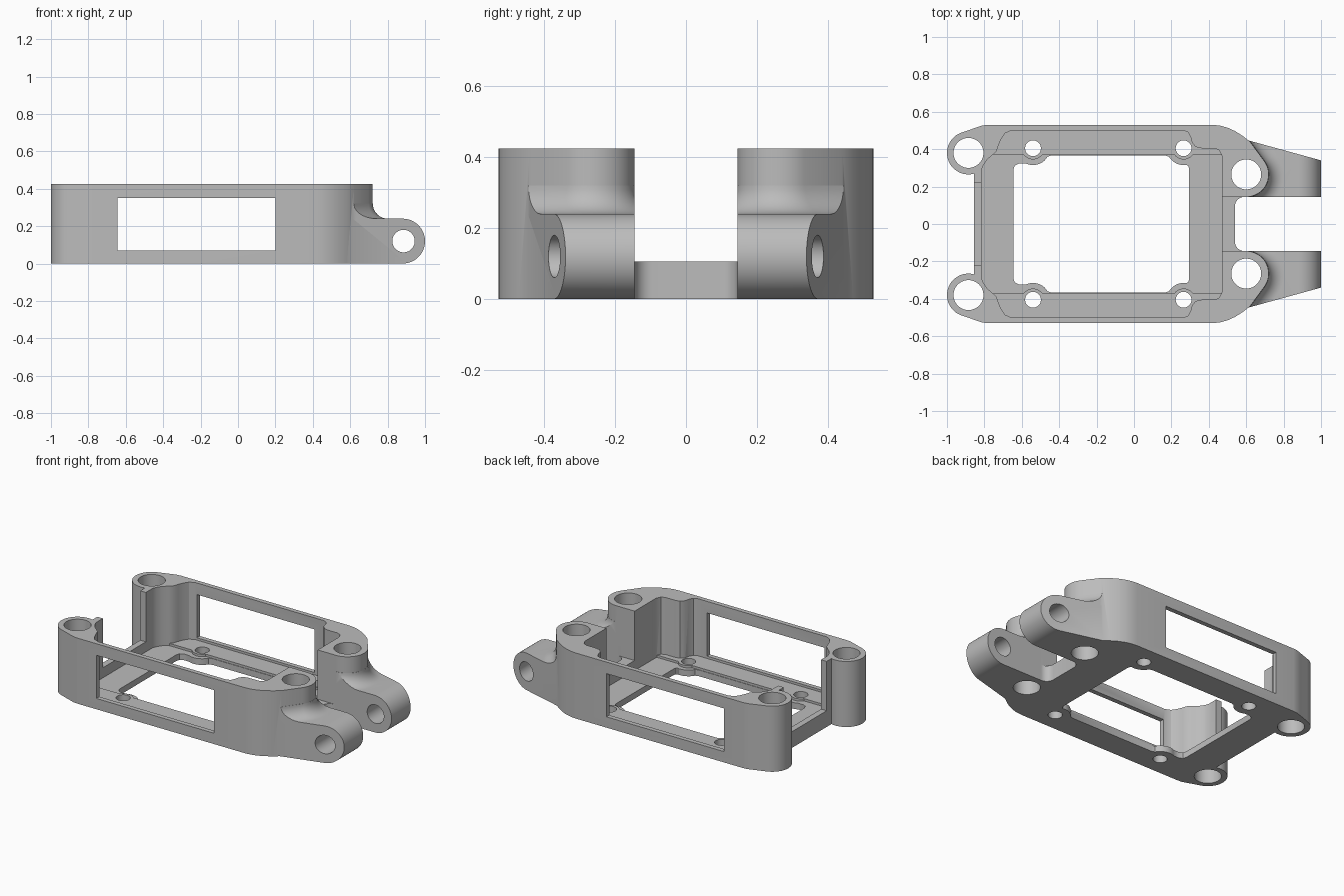
import bpy, bmesh
from math import sin, cos, pi, radians

if "Cube" in bpy.data.objects:
    bpy.data.objects.remove(bpy.data.objects["Cube"])

HEIGHT = 0.425


def new_object(name, bm):
    bmesh.ops.recalc_face_normals(bm, faces=bm.faces)
    mesh = bpy.data.meshes.new(name)
    bm.to_mesh(mesh)
    bm.free()
    obj = bpy.data.objects.new(name, mesh)
    bpy.context.collection.objects.link(obj)
    return obj


def loft(name, rings):
    """Closed solid through rings of 3D points."""
    bm = bmesh.new()
    loops = [[bm.verts.new(p) for p in ring] for ring in rings]
    n = len(loops[0])
    for a, b in zip(loops, loops[1:]):
        for i in range(n):
            bm.faces.new((a[i], a[(i + 1) % n], b[(i + 1) % n], b[i]))
    bm.faces.new(loops[0])
    bm.faces.new(loops[-1])
    return new_object(name, bm)


def prism(name, outline, z0, z1):
    return loft(name, [[(x, y, z) for x, y in outline] for z in (z0, z1)])


def box(name, x0, x1, y0, y1, z0, z1):
    return prism(name, [(x0, y0), (x1, y0), (x1, y1), (x0, y1)], z0, z1)


def arc(cx, cy, r, a0, a1, n=16):
    angles = [radians(a0 + (a1 - a0) * i / n) for i in range(n + 1)]
    return [(cx + r * cos(a), cy + r * sin(a)) for a in angles]


def disc(name, cx, cy, r, z0, z1):
    return prism(name, arc(cx, cy, r, 0, 354, 59), z0, z1)


def both_sides(half):
    return half + [(x, -y) for x, y in reversed(half)]


def apply(obj, mod):
    bpy.context.view_layer.objects.active = obj
    bpy.ops.object.modifier_apply(modifier=mod.name)


def combine(obj, other, operation):
    mod = obj.modifiers.new("combine", "BOOLEAN")
    mod.operation = operation
    mod.solver = "EXACT"
    mod.object = other
    apply(obj, mod)
    bpy.data.objects.remove(other)


def mirror_y(obj):
    mod = obj.modifiers.new("mirror", "MIRROR")
    mod.use_axis = (False, True, False)
    mod.use_mirror_merge = False
    apply(obj, mod)


# Outer body: rear posts, straight sides, tapered front posts, slot
POST, REAR = (0.6, 0.265), (-0.885, 0.38)
outline = [(-0.855, 0.27)]
outline += arc(*REAR, 0.115, -80, -255, 28)
outline += [(-0.84, 0.517), (-0.81, 0.527), (-0.78, 0.53), (0.42, 0.53)]
outline += [(0.46, 0.526), (0.5, 0.515), (0.54, 0.497), (0.58, 0.472), (0.62, 0.441)]
outline += arc(*POST, 0.12, 36, -90, 24)
outline += arc(0.59, 0.095, 0.05, 90, 180, 8)
frame = prism("frame", both_sides(outline), 0, HEIGHT)

# Hinge ears with rounded ends and tapered outer sides
ear_plan = [(0.6, 0.145), (1, 0.145), (1, 0.34), (0.6, 0.45), (0.5, 0.3)]
profile = [(0.4, 0), *arc(0.88, 0.12, 0.12, -90, 90, 32), (0.4, 0.24)]
ear = loft("ear", [[(x, y, z) for x, z in profile] for y in (0.1, 0.6)])
combine(ear, prism("ear_plan", ear_plan, -0.1, 0.5), "INTERSECT")
mirror_y(ear)
combine(frame, ear, "UNION")

# Concave blends between front posts and ears
rings = []
levels = [(0.08, 0.2)]
for i in range(11):
    a = pi / 2 * i / 10
    levels.append((0.001 + 0.08 * (1 - sin(a)), 0.32 - 0.08 * cos(a)))
for d, z in levels:
    r = 0.12 + d
    curve = arc(*POST, r, -90, 36, 20)
    x, y = curve[-1]
    ring = [(0.5, POST[1] - r)] + curve + [(x - 0.15, y + 0.206), (0.45, 0.55)]
    rings.append([(px, py, z) for px, py in ring])
blend = loft("blend", rings)
combine(blend, prism("blend_plan", ear_plan, -0.1, 0.5), "INTERSECT")
mirror_y(blend)
combine(frame, blend, "UNION")

# Inner pocket
pocket = [(-0.815, 0.29), (-0.805, 0.315), (-0.785, 0.345), (-0.755, 0.37),
          (-0.735, 0.39), (-0.725, 0.42), (-0.71, 0.455), (-0.69, 0.485),
          (-0.655, 0.5), (0.265, 0.5), (0.29, 0.49), (0.303, 0.465),
          (0.31, 0.435), (0.33, 0.412), (0.36, 0.405), (0.43, 0.405),
          (0.455, 0.395), (0.47, 0.365)]
combine(frame, prism("pocket", both_sides(pocket), 0.04, 1), "DIFFERENCE")

# Raised floor strips and screw bosses
SCREWS = (-0.54, 0.265)
for s in (1, -1):
    y0, y1 = sorted((s * 0.37, s * 0.51))
    combine(frame, box("strip", -0.75, 0.48, y0, y1, 0.01, 0.055), "UNION")
    for x in SCREWS:
        combine(frame, disc("boss", x, s * 0.405, 0.06, 0.01, 0.055), "UNION")

# Floor opening curving around the bosses
opening = [(-0.645, 0.29), (-0.637, 0.313), (-0.615, 0.324)]
opening += arc(SCREWS[0], 0.405, 0.09, 244, 330, 10)
opening += [(-0.44, 0.367), (0.165, 0.367)]
opening += arc(SCREWS[1], 0.405, 0.09, 210, 280, 10)
opening += [(0.29, 0.311), (0.295, 0.295)]
combine(frame, prism("opening", both_sides(opening), -0.1, 0.3), "DIFFERENCE")

# Side windows, front gap and rear gap
combine(frame, box("window", -0.645, 0.2, -1, 1, 0.07, 0.35), "DIFFERENCE")
combine(frame, box("front_gap", 0.4, 0.8, -0.145, 0.145, 0.105, 1), "DIFFERENCE")
combine(frame, box("rear_gap", -1, -0.7, -0.22, 0.22, 0.105, 1), "DIFFERENCE")

# Post holes, screw holes and hinge pin hole
for s in (1, -1):
    for x, y, r in [(*POST, 0.08), (*REAR, 0.08)] + [(x, 0.405, 0.042) for x in SCREWS]:
        combine(frame, disc("hole", x, s * y, r, -0.1, 1), "DIFFERENCE")
circle = arc(0.885, 0.12, 0.06, 0, 352.5, 47)
pin = loft("pin_hole", [[(x, y, z) for x, z in circle] for y in (-0.7, 0.7)])
combine(frame, pin, "DIFFERENCE")

# Plain grey finish
grey = bpy.data.materials.new("grey")
grey.use_nodes = True
grey.diffuse_color = (0.5, 0.5, 0.5, 1)
grey.node_tree.nodes["Principled BSDF"].inputs["Base Color"].default_value = (0.5, 0.5, 0.5, 1)
frame.data.materials.clear()
frame.data.materials.append(grey)
for poly in frame.data.polygons:
    poly.material_index = 0

bpy.ops.object.select_all(action="DESELECT")
frame.select_set(True)
bpy.context.view_layer.objects.active = frame
bpy.ops.object.shade_smooth_by_angle(angle=radians(30))
